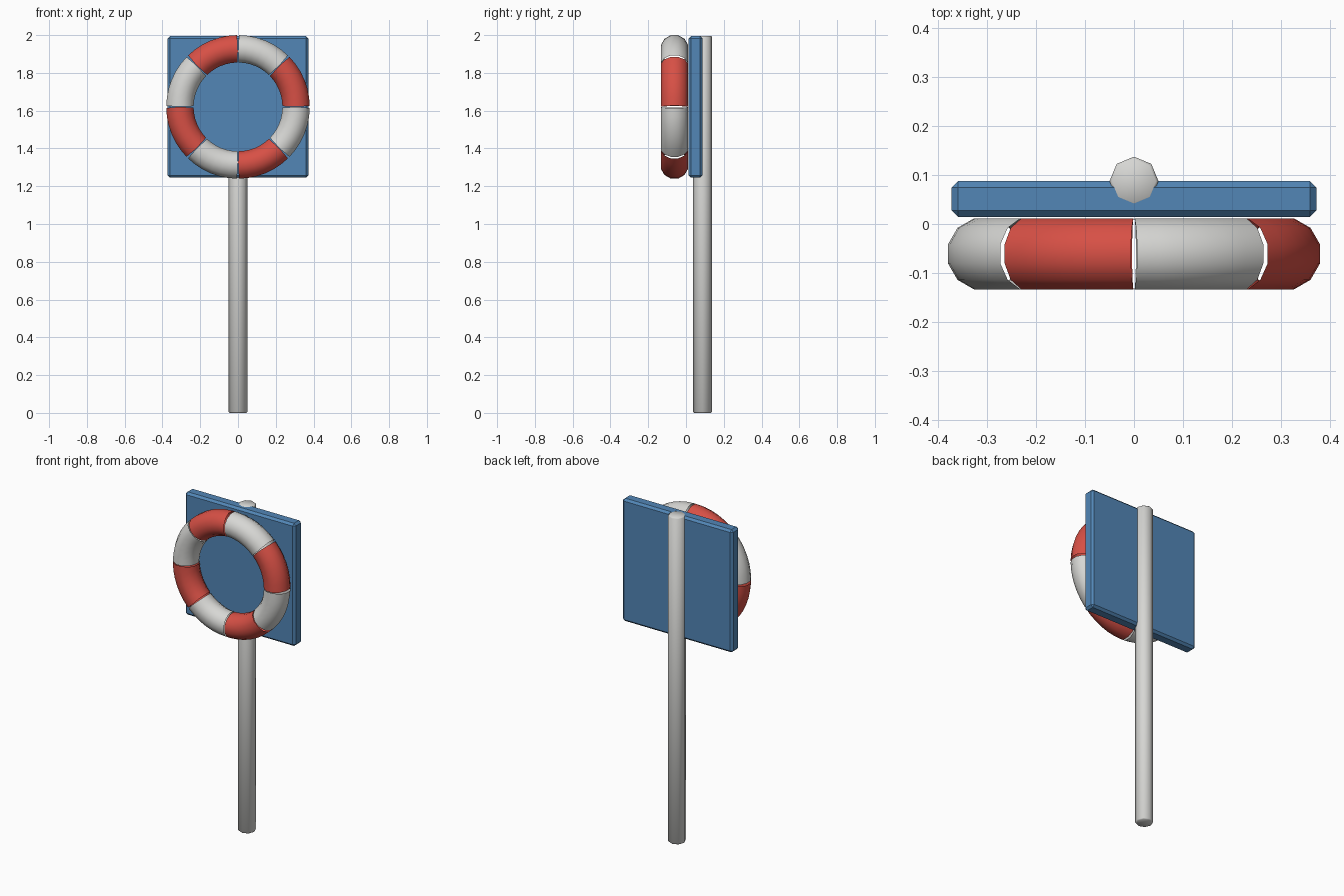
import bpy, bmesh, math

cube = bpy.data.objects.get("Cube")
if cube:
    bpy.data.objects.remove(cube, do_unlink=True)


def material(name, rgb):
    mat = bpy.data.materials.new(name)
    mat.use_nodes = True
    mat.diffuse_color = (*rgb, 1)
    bsdf = next(n for n in mat.node_tree.nodes if n.type == 'BSDF_PRINCIPLED')
    bsdf.inputs["Base Color"].default_value = (*rgb, 1)
    return mat


RED = material("buoy red", (0.68, 0.08, 0.06))
WHITE = material("off white", (0.68, 0.68, 0.66))
BLUE = material("board blue", (0.085, 0.24, 0.47))


def finish(name, bm, mat, smooth_angle=None):
    mesh = bpy.data.meshes.new(name)
    bm.to_mesh(mesh)
    bm.free()
    mesh.materials.append(mat)
    obj = bpy.data.objects.new(name, mesh)
    bpy.context.collection.objects.link(obj)
    if smooth_angle:
        bpy.ops.object.select_all(action='DESELECT')
        obj.select_set(True)
        bpy.context.view_layer.objects.active = obj
        bpy.ops.object.shade_smooth_by_angle(angle=math.radians(smooth_angle))
    return obj


# Octagonal post with a corner facing straight back and softened ends
POST_TOP = 1.996
bm = bmesh.new()
bmesh.ops.create_cone(bm, cap_ends=True, segments=8, radius1=0.05, radius2=0.05, depth=POST_TOP)
bmesh.ops.translate(bm, verts=bm.verts, vec=(0, 0.0875, POST_TOP / 2))
rims = [e for e in bm.edges if abs(e.verts[0].co.z - e.verts[1].co.z) < 0.01]
bmesh.ops.bevel(bm, geom=rims, offset=0.005, segments=1, affect='EDGES')
finish("post", bm, WHITE, 60)

# Square backboard with chamfered edges
bm = bmesh.new()
bmesh.ops.create_cube(bm, size=1)
bmesh.ops.scale(bm, verts=bm.verts, vec=(0.745, 0.073, 0.75))
bmesh.ops.translate(bm, verts=bm.verts, vec=(0, 0.051, 1.62))
bmesh.ops.bevel(bm, geom=bm.edges[:], offset=0.013, segments=1, affect='EDGES')
finish("backboard", bm, BLUE)

# Lifebuoy: eight open tube segments with slim gaps between them
MAJOR, MINOR, SIDES, STEPS = 0.3075, 0.075, 12, 6
SPAN = math.pi / 4


def buoy_segment(index):
    bm = bmesh.new()
    rings = []
    for i in range(STEPS + 1):
        ring = []
        for j in range(SIDES):
            phi = math.tau * (j + 0.5) / SIDES
            # the gap opens on the inner and outer sides and closes front and back
            gap = 0.017 * abs(math.cos(phi))
            a = index * SPAN + gap + (SPAN - 2 * gap) * i / STEPS
            r = MAJOR + MINOR * math.cos(phi)
            ring.append(bm.verts.new((r * math.cos(a),
                                      -0.061 + MINOR * math.sin(phi),
                                      1.62 + r * math.sin(a))))
        rings.append(ring)
    for a, b in zip(rings, rings[1:]):
        for j in range(SIDES):
            k = (j + 1) % SIDES
            bm.faces.new((a[j], a[k], b[k], b[j]))
    bmesh.ops.recalc_face_normals(bm, faces=bm.faces)
    finish(f"lifebuoy_segment_{index + 1}", bm, WHITE if index % 2 else RED, 60)


for n in range(8):
    buoy_segment(n)
